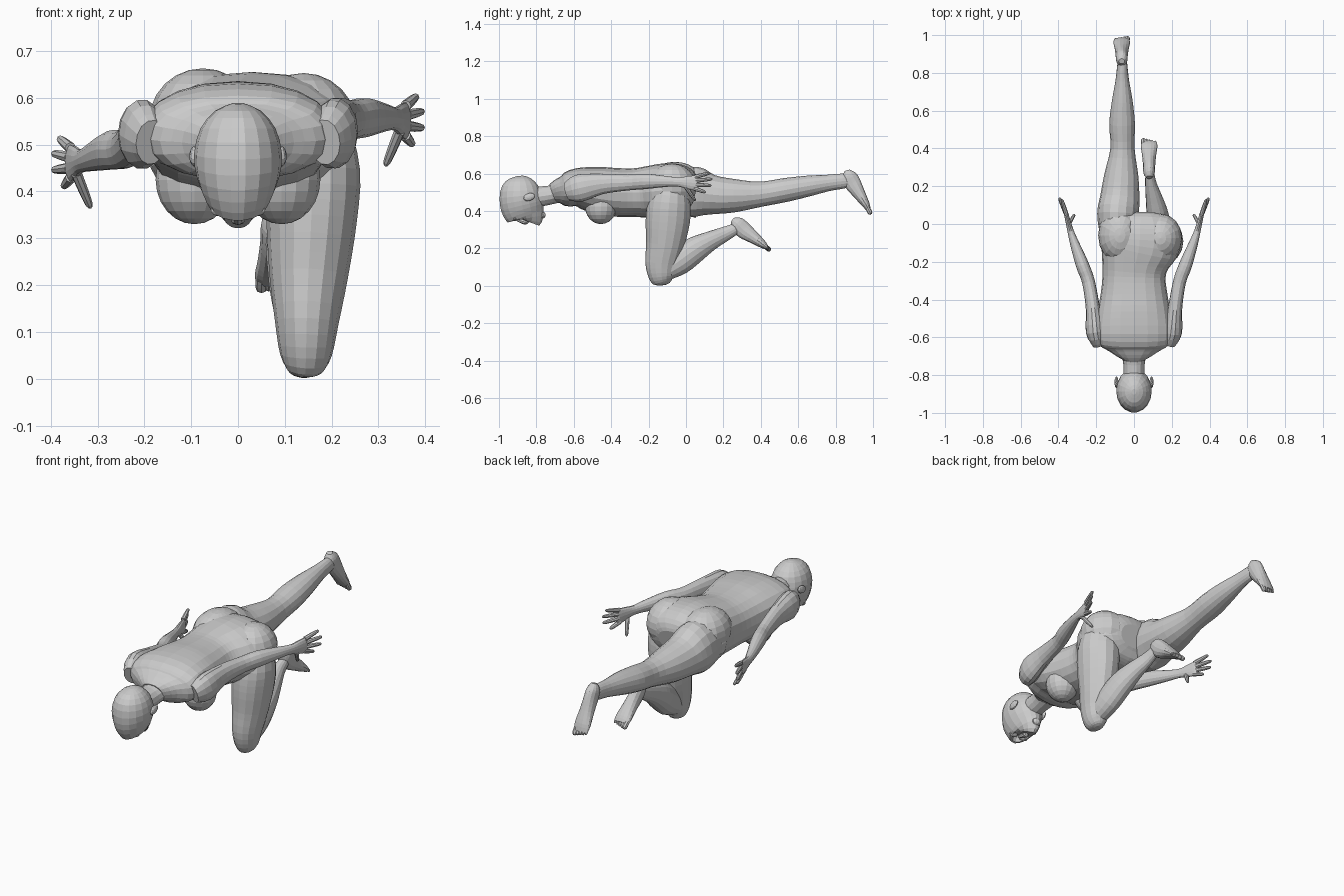
import bpy, bmesh, math
from mathutils import Vector, Matrix


def finish(name, bm):
    bmesh.ops.recalc_face_normals(bm, faces=bm.faces)
    me = bpy.data.meshes.new(name)
    bm.to_mesh(me)
    bm.free()
    ob = bpy.data.objects.new(name, me)
    bpy.context.collection.objects.link(ob)
    return ob


def spline(a, b, c, d, t):
    return 0.5 * (2 * b + (c - a) * t + (2 * a - 5 * b + 4 * c - d) * t * t
                  + (3 * b - a - 3 * c + d) * t ** 3)


def loft(name, rings, sides=16, steps=3, power=1.0):
    """Tube through rings of (x, y, z, half width, half depth)."""
    pts = []
    n = len(rings)
    for i in range(n - 1):
        q = [rings[max(0, min(n - 1, i + k))] for k in (-1, 0, 1, 2)]
        for s in range(steps):
            pts.append([spline(*v, s / steps) for v in zip(*q)])
    pts.append(list(rings[-1]))
    bm = bmesh.new()
    rows = []
    for i, p in enumerate(pts):
        a, b = pts[max(0, i - 1)], pts[min(len(pts) - 1, i + 1)]
        t = (Vector(b[:3]) - Vector(a[:3])).normalized()
        side = Vector((1, 0, 0))
        side = (side - t * side.dot(t)).normalized()
        up = t.cross(side)
        row = []
        for k in range(sides):
            ang = 2 * math.pi * k / sides
            c, s = math.cos(ang), math.sin(ang)
            c = math.copysign(abs(c) ** power, c)
            s = math.copysign(abs(s) ** power, s)
            row.append(bm.verts.new(Vector(p[:3]) + side * c * p[3] + up * s * p[4]))
        rows.append(row)
    for r0, r1 in zip(rows, rows[1:]):
        for k in range(sides):
            j = (k + 1) % sides
            bm.faces.new((r0[k], r0[j], r1[j], r1[k]))
    bm.faces.new(rows[0])
    bm.faces.new(rows[-1])
    return finish(name, bm)


def ellipsoid(name, loc, rad, tilt=0.0, seg=16):
    bm = bmesh.new()
    bmesh.ops.create_uvsphere(bm, u_segments=seg, v_segments=seg * 3 // 4, radius=1)
    m = (Matrix.Translation(loc) @ Matrix.Rotation(tilt, 4, 'X')
         @ Matrix.Diagonal((*rad, 1)))
    bmesh.ops.transform(bm, matrix=m, verts=bm.verts)
    return finish(name, bm)


# Torso, from the neck base to the pelvis
loft("torso", [
    (0, -.715, .495, .06, .05), (0, -.68, .505, .12, .068), (0, -.64, .51, .185, .088),
    (0, -.58, .525, .205, .105), (0, -.48, .512, .195, .125), (0, -.38, .5, .178, .13),
    (0, -.28, .498, .167, .13), (.008, -.2, .502, .18, .138), (.028, -.11, .51, .215, .145),
    (.032, -.03, .51, .21, .138), (.035, .025, .505, .17, .11), (.035, .05, .5, .09, .06)],
    sides=20, power=.88)
for s, label in ((-1, "left"), (1, "right")):
    ellipsoid(label + "_breast", (s * .093, -.455, .425), (.083, .085, .095))
ellipsoid("left_buttock", (-.075, -.06, .55), (.115, .15, .113))
ellipsoid("right_buttock", (.14, -.075, .535), (.115, .13, .118))

# Neck and head (face down, crown forward)
loft("neck", [(0, -.67, .505, .08, .06), (0, -.72, .487, .06, .052),
              (0, -.78, .478, .055, .055), (0, -.83, .475, .055, .055)], sides=14)
loft("head", [
    (0, -.888, .588, .012, .015), (0, -.887, .573, .048, .06), (0, -.887, .535, .08, .098),
    (0, -.885, .48, .094, .114), (0, -.876, .43, .088, .118), (0, -.864, .39, .072, .11),
    (0, -.853, .36, .052, .095), (0, -.855, .347, .03, .075)], sides=18, steps=2)
loft("nose", [(0, -.905, .355, .008, .008), (0, -.875, .345, .011, .013),
              (0, -.855, .34, .016, .012), (0, -.843, .348, .01, .008)], sides=8, steps=2)
ellipsoid("lips", (0, -.81, .352), (.026, .014, .012), seg=10)
ellipsoid("chin", (0, -.772, .378), (.026, .022, .02), seg=10)
for s, label in ((-1, "left"), (1, "right")):
    ellipsoid(label + "_ear", (s * .093, -.838, .475), (.011, .032, .02), .35, seg=10)
    ellipsoid(label + "_brow", (s * .032, -.915, .36), (.028, .014, .014), seg=10)

# Arms reaching back, spread hands; the left one droops lower
ARM = [(.185, -.635, .505, .035, .05), (.205, -.57, .522, .05, .075),
       (.217, -.45, .545, .038, .056), (.24, -.31, .552, .034, .043),
       (.272, -.22, .558, .035, .042), (.312, -.11, .558, .025, .03),
       (.335, -.04, .555, .017, .025), (.348, .01, .552, .014, .035),
       (.359, .055, .55, .011, .041), (.361, .065, .55, .005, .034)]
DROP = [0, 0, .03, .06, .07, .085, .09, .09, .09, .09]
FINGERS = [((.358, .05, .583), (.382, .13, .604)), ((.36, .055, .563), (.395, .14, .571)),
           ((.36, .055, .54), (.395, .135, .536)), ((.357, .045, .52), (.373, .105, .5)),
           ((.345, .0, .528), (.315, .05, .455))]
for s, label in ((-1, "left"), (1, "right")):
    k = 1 if s < 0 else 0
    loft(label + "_arm", [(s * x, y, z - k * d, a, b)
                          for (x, y, z, a, b), d in zip(ARM, DROP)], sides=14)
    for i, (a, b) in enumerate(FINGERS):
        a, b = Vector(a), Vector(b)
        rings = []
        for t, r in ((0, .012), (.5, .0105), (.9, .008), (1, .003)):
            p = a.lerp(b, t)
            rings.append((s * p.x, p.y, p.z - .09 * k, r, r))
        loft(label + ("_thumb" if i == 4 else "_finger_%d" % (i + 1)), rings, sides=8, steps=2)

# Straight left leg
loft("left_leg", [
    (-.085, -.06, .505, .095, .115), (-.085, .05, .502, .11, .135),
    (-.075, .14, .487, .104, .106), (-.067, .26, .482, .09, .089),
    (-.061, .4, .49, .064, .067), (-.063, .53, .512, .068, .064),
    (-.062, .65, .533, .055, .056), (-.062, .76, .55, .036, .044),
    (-.062, .84, .56, .027, .04), (-.062, .88, .562, .022, .03)])

# Bent right leg
loft("right_thigh", [
    (.15, -.08, .53, .09, .09), (.158, -.09, .44, .103, .115), (.157, -.098, .34, .097, .118),
    (.151, -.112, .22, .084, .102), (.147, -.13, .12, .068, .088),
    (.145, -.13, .05, .055, .07), (.143, -.122, .015, .035, .045), (.143, -.12, .004, .012, .015)])
loft("right_shin", [
    (.145, -.125, .07, .048, .05), (.138, -.04, .13, .058, .074), (.125, .05, .195, .058, .069),
    (.108, .13, .24, .046, .052), (.09, .21, .278, .031, .039), (.084, .265, .305, .024, .03)])


# Feet: heel to ball, then five toes
def foot(label, x, path, out):
    size = [(.016, .014), (.03, .04), (.032, .046), (.037, .034), (.044, .022), (.04, .012)]
    loft(label + "_foot", [(x, y, z, a, b) for (y, z), (a, b) in zip(path, size)], sides=14)
    end = Vector((0, *path[-1]))
    d = (end - Vector((0, *path[-2]))).normalized()
    for i in range(5):
        r = .013 - .0016 * i
        px = x - out * (.03 - .0155 * i)
        rings = []
        for t, w in ((-.015, .9), (.004, 1), (.019 - .004 * i, .9), (.026 - .004 * i, .35)):
            p = end + d * t
            rings.append((px, p.y, p.z, r * w, r * w))
        loft("%s_toe_%d" % (label, i + 1), rings, sides=8, steps=2)


foot("left", -.065, [(.862, .618), (.871, .59), (.89, .55), (.926, .492), (.96, .438), (.977, .405)], -1)
foot("right", .08, [(.247, .352), (.272, .333), (.307, .298), (.362, .258), (.41, .222), (.432, .204)], 1)
